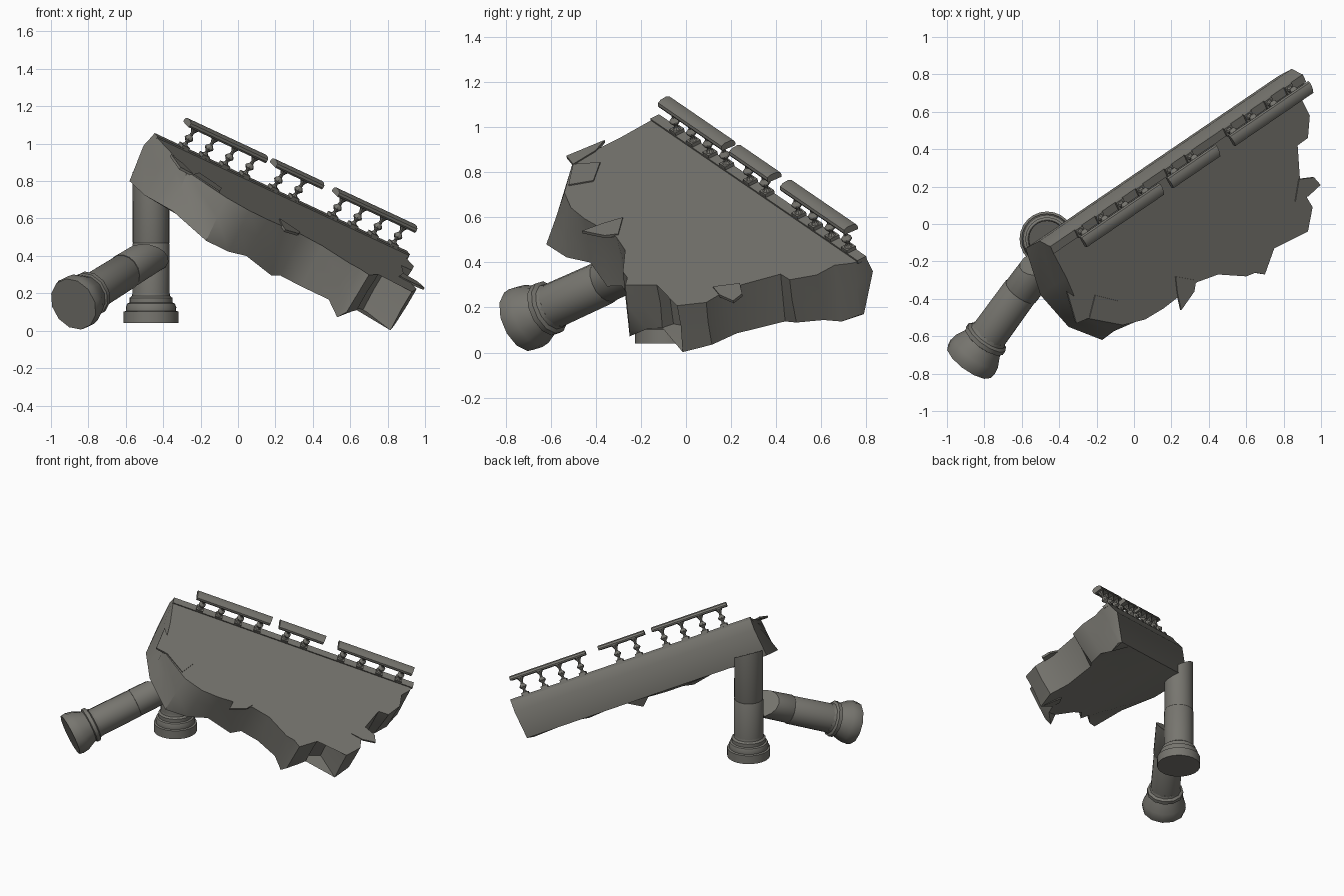
import bpy, bmesh, math, random
from mathutils import Vector

if "Cube" in bpy.data.objects:
    bpy.data.objects.remove(bpy.data.objects["Cube"])

random.seed(4)
stone = bpy.data.materials.new("weathered grey stone")
stone.diffuse_color = (0.185, 0.18, 0.16, 1)
stone.use_nodes = True
stone.node_tree.nodes["Principled BSDF"].inputs["Base Color"].default_value = stone.diffuse_color

# Slab frame: A is the high corner, U runs along the railing, V inward, N up
A = Vector((-0.45, -0.12, 1.05))
U = Vector((1.35, 0.92, -0.63)).normalized()
N = Vector((0.623, -0.23, 1)).normalized()
V = U.cross(N).normalized()
N = V.cross(U).normalized()


def at(a, b, c):
    return A + U * a + V * b + N * c


def on_plane(x, y, lift=0.0):
    z = A.z - (N.x * (x - A.x) + N.y * (y - A.y)) / N.z
    return Vector((x, y, z)) + N * lift


def finish(name, bm, angle=32):
    bmesh.ops.recalc_face_normals(bm, faces=bm.faces)
    me = bpy.data.meshes.new(name)
    bm.to_mesh(me)
    bm.free()
    me.materials.append(stone)
    ob = bpy.data.objects.new(name, me)
    bpy.context.collection.objects.link(ob)
    bpy.ops.object.select_all(action='DESELECT')
    ob.select_set(True)
    bpy.context.view_layer.objects.active = ob
    bpy.ops.object.shade_smooth_by_angle(angle=math.radians(angle))
    return ob


def loft(name, rings, angle=32):
    """Skin a list of closed rings and cap both ends."""
    bm = bmesh.new()
    vs = [[bm.verts.new(p) for p in r] for r in rings]
    n = len(vs[0])
    for r0, r1 in zip(vs, vs[1:]):
        for i in range(n):
            j = (i + 1) % n
            bm.faces.new((r0[i], r0[j], r1[j], r1[i]))
    caps = [bm.faces.new(vs[0]), bm.faces.new(vs[-1])]
    if n > 24:
        bmesh.ops.triangulate(bm, faces=caps)
    return finish(name, bm, angle)


def lathe(name, profile, origin, axis, sides, cuts=(None, None), angle=32):
    """profile = (radius, distance) pairs; cuts slant the first / last ring."""
    axis = Vector(axis).normalized()
    side = axis.orthogonal().normalized()
    other = axis.cross(side)
    rings = []
    for k, (r, d) in enumerate(profile):
        cut = cuts[0] if k == 0 else cuts[1] if k == len(profile) - 1 else None
        ring = []
        for i in range(sides):
            t = math.tau * i / sides
            off = (side * math.cos(t) + other * math.sin(t)) * r
            slant = off.dot(Vector(cut)) if cut else 0
            ring.append(Vector(origin) + off + axis * (d + slant))
        rings.append(ring)
    return loft(name, rings, angle)


def prism(name, profile, a0, a1, skew=0.0):
    """Extrude a (b, c) profile along the railing direction."""
    return loft(name, [[at(a0 + skew * b, b, c) for b, c in profile],
                       [at(a1 - skew * b, b, c) for b, c in profile]])


# Broken floor slab: outline of the cliff edge from the high corner around to the low one
outline = [(-0.36, -0.29), (-0.27, -0.50), (-0.06, -0.54), (0.06, -0.51),
           (0.16, -0.45), (0.25, -0.38), (0.34, -0.31), (0.45, -0.27), (0.60, -0.28),
           (0.65, -0.26), (0.70, -0.27), (0.725, -0.20), (0.75, -0.13), (0.73, -0.08),
           (0.78, 0.0), (0.93, -0.04), (0.955, 0.09), (0.89, 0.20), (0.875, 0.42),
           (0.93, 0.46), (0.94, 0.58), (0.90, 0.66), (0.915, 0.74)]
flare = {0: (-0.14, -0.09, -0.23), 1: (-0.08, -0.05, -0.21), 2: (-0.11, -0.08, -0.23),
         3: (-0.11, -0.02, -0.22), 5: (-0.07, 0.03, -0.26), 9: (-0.12, 0.01, -0.26),
         10: (-0.12, 0.02, -0.20), 18: (-0.12, 0.02, -0.21), 19: (-0.14, 0.03, -0.19),
         20: (-0.13, 0.03, -0.20), 21: (-0.12, 0.03, -0.25), 22: (-0.13, 0.03, -0.23)}
top, mid, low = [], [], []
B = at(1.75, 0, 0)
for k in range(9):                     # moulded straight back edge
    p = B.lerp(A, k / 8)
    top.append(p)
    mid.append(p + Vector((-0.055, 0.03, -0.06)))
    low.append(p + Vector((-0.13, -0.01, -0.25)))
for k, (x, y) in enumerate(outline):   # ragged broken edge
    p = on_plane(x, y)
    d = Vector(flare.get(k, (-0.115, 0.025, -0.205 + random.uniform(-0.02, 0.02))))
    top.append(p)
    mid.append(p + d * 0.45 + V * random.uniform(-0.008, 0.006))
    low.append(p + d)
loft("broken_floor_slab", [top, mid, low], 38)

# Loose shards lying on the broken edge
shards = [[(-0.21, -0.38), (-0.09, -0.41), (-0.10, -0.52), (-0.24, -0.50)],
          [(-0.36, -0.36), (-0.30, -0.40), (-0.24, -0.50), (-0.31, -0.53)],
          [(0.22, -0.28), (0.33, -0.30), (0.32, -0.36), (0.25, -0.46), (0.23, -0.37)],
          [(0.86, 0.12), (0.88, 0.24), (0.96, 0.25), (0.995, 0.21), (0.93, 0.15)]]
for k, pts in enumerate(shards):
    loft(f"stone_shard_{k + 1}", [[on_plane(x, y, h) for x, y in pts] for h in (0.006, -0.008)])

# Railing: kerb, three rail lengths and their balusters
prism("railing_kerb", [(-0.002, -0.01), (-0.002, 0.008), (0.045, 0.008), (0.045, -0.01)], 0.0, 1.75)
rail = [(-0.012, 0.128), (-0.016, 0.138), (-0.012, 0.152), (0.005, 0.16), (0.035, 0.16),
        (0.052, 0.152), (0.056, 0.138), (0.052, 0.128)]
baluster = [(0.022, 0.020), (0.010, 0.034), (0.009, 0.044), (0.025, 0.062), (0.024, 0.070),
            (0.010, 0.086), (0.009, 0.100), (0.016, 0.114), (0.028, 0.130)]
rails = [(0.125, 0.67, [0.19, 0.33, 0.47, 0.61]), (0.725, 1.06, [0.81, 0.95]),
         (1.155, 1.705, [1.22, 1.36, 1.50, 1.64])]
count = 0
for k, (a0, a1, posts) in enumerate(rails):
    prism(f"handrail_{k + 1}", rail, a0, a1, 0.1)
    for a in posts:
        count += 1
        lathe(f"baluster_{count}", baluster, at(a, 0.02, 0), N, 8)
        plinth = [(-0.004, 0.004), (-0.004, 0.024), (0.044, 0.024), (0.044, 0.004)]
        prism(f"baluster_plinth_{count}", plinth, a - 0.024, a + 0.024)

# Standing column: moulded base and two drums with a crack between them
foot = (-0.465, -0.08, 0)
lathe("column_base", [(0.147, 0.04), (0.147, 0.102), (0.134, 0.106), (0.135, 0.125), (0.128, 0.145),
                      (0.116, 0.15), (0.116, 0.175), (0.102, 0.185), (0.100, 0.20)], foot, (0, 0, 1), 24)
lathe("column_lower_drum", [(0.100, 0.19), (0.100, 0.462), (0.097, 0.468)], foot, (0, 0, 1), 24)
lathe("column_upper_drum", [(0.096, 0.466), (0.099, 0.474), (0.098, 0.80)], foot, (0, 0, 1), 24,
      (None, (-0.5, 0.2, 0)))

# Fallen column: capital resting on the ground, two drums, slanted break
start, lean = (-0.88, -0.735, 0.142), (0.40, 0.55, 0.25)
lathe("fallen_capital", [(0.145, 0.0), (0.150, 0.03), (0.144, 0.07), (0.118, 0.125), (0.112, 0.14),
                         (0.124, 0.145), (0.124, 0.17), (0.107, 0.18), (0.102, 0.20)], start, lean, 12)
lathe("fallen_lower_drum", [(0.102, 0.17), (0.099, 0.49), (0.096, 0.496)], start, lean, 16)
lathe("fallen_upper_drum", [(0.096, 0.494), (0.099, 0.50), (0.097, 0.70)],
      Vector(start) + Vector((0.002, -0.004, 0.004)), lean, 16, (None, (0.6, -0.2, -0.5)))
